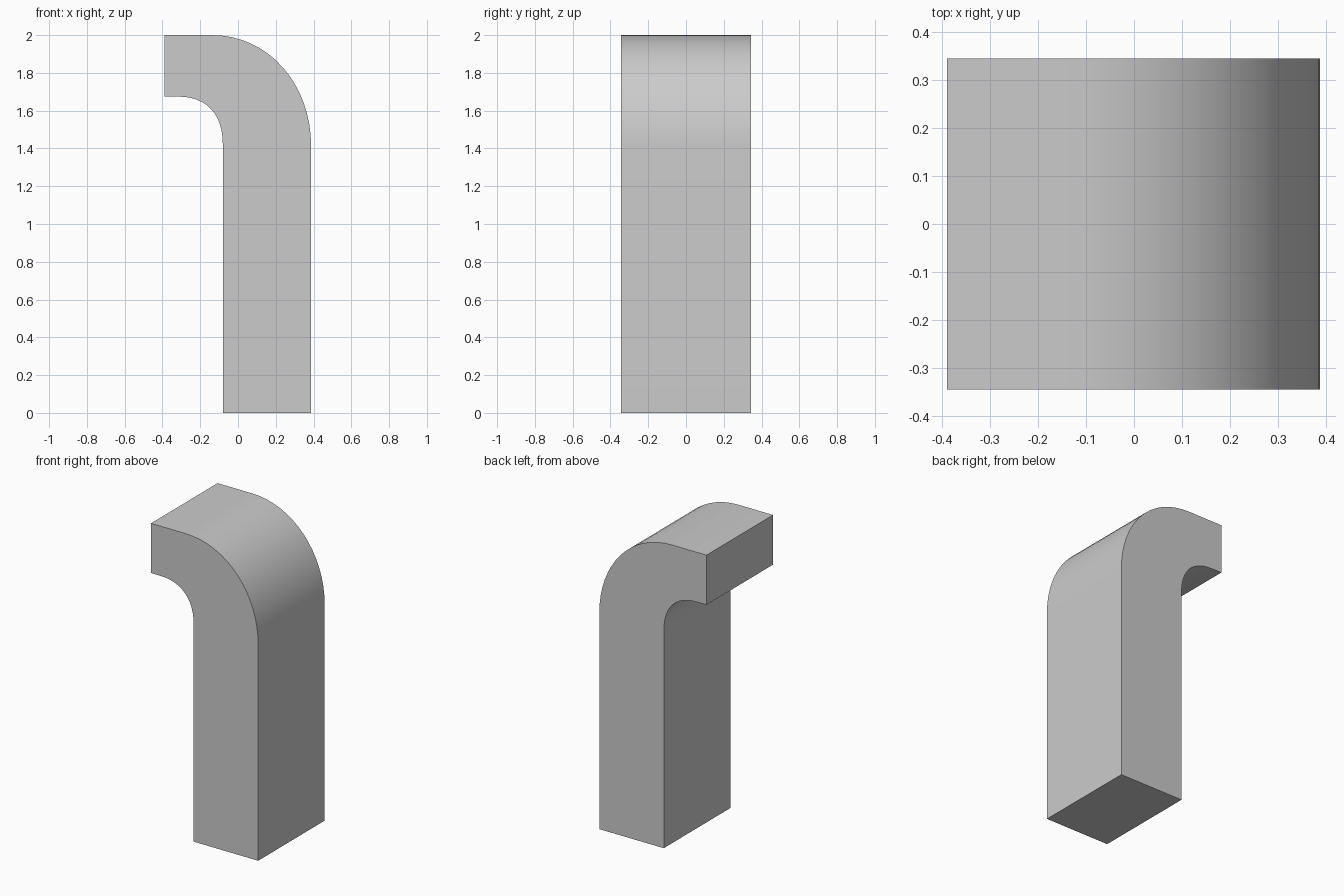
import bpy, bmesh, math

cube = bpy.data.objects.get("Cube")
if cube:
    bpy.data.objects.remove(cube)

HALF_DEPTH = 0.344
LEFT, INNER, RIGHT = -0.389, -0.08, 0.387
SPRING = 1.41  # height where the straight post starts to bend


def bend(cx, side_x, top, power, steps):
    """Quarter superellipse from the crown down to the post side."""
    pts = []
    for i in range(steps + 1):
        a = math.pi / 2 * i / steps
        pts.append((cx + (side_x - cx) * math.sin(a) ** (2 / power),
                    SPRING + (top - SPRING) * max(math.cos(a), 0) ** (2 / power)))
    return pts


# Hooked side profile: outer edge, base, then inner edge back to the tip
outer = bend(-0.14, RIGHT, 2.0, 2.05, 16)
inner = bend(-0.33, INNER, 1.675, 2.4, 12)
profile = [(LEFT, 2.0)] + outer + [(RIGHT, 0), (INNER, 0)] + inner[::-1] + [(LEFT, 1.675)]

# Extrude the profile through the depth
bm = bmesh.new()
face = bm.faces.new([bm.verts.new((x, -HALF_DEPTH, z)) for x, z in profile])
ext = bmesh.ops.extrude_face_region(bm, geom=[face])
verts = [v for v in ext["geom"] if isinstance(v, bmesh.types.BMVert)]
bmesh.ops.translate(bm, verts=verts, vec=(0, 2 * HALF_DEPTH, 0))
bmesh.ops.recalc_face_normals(bm, faces=bm.faces)
mesh = bpy.data.meshes.new("hooked_post")
bm.to_mesh(mesh)
bm.free()
post = bpy.data.objects.new("hooked_post", mesh)
bpy.context.collection.objects.link(post)

# Plain grey finish
grey = bpy.data.materials.new("light_grey")
grey.use_nodes = True
colour = (0.6, 0.6, 0.6, 1)
grey.diffuse_color = colour
grey.node_tree.nodes["Principled BSDF"].inputs["Base Color"].default_value = colour
mesh.materials.append(grey)

# Smooth bends with crisp corners
bpy.context.view_layer.objects.active = post
post.select_set(True)
bpy.ops.object.shade_smooth_by_angle(angle=math.radians(35))
